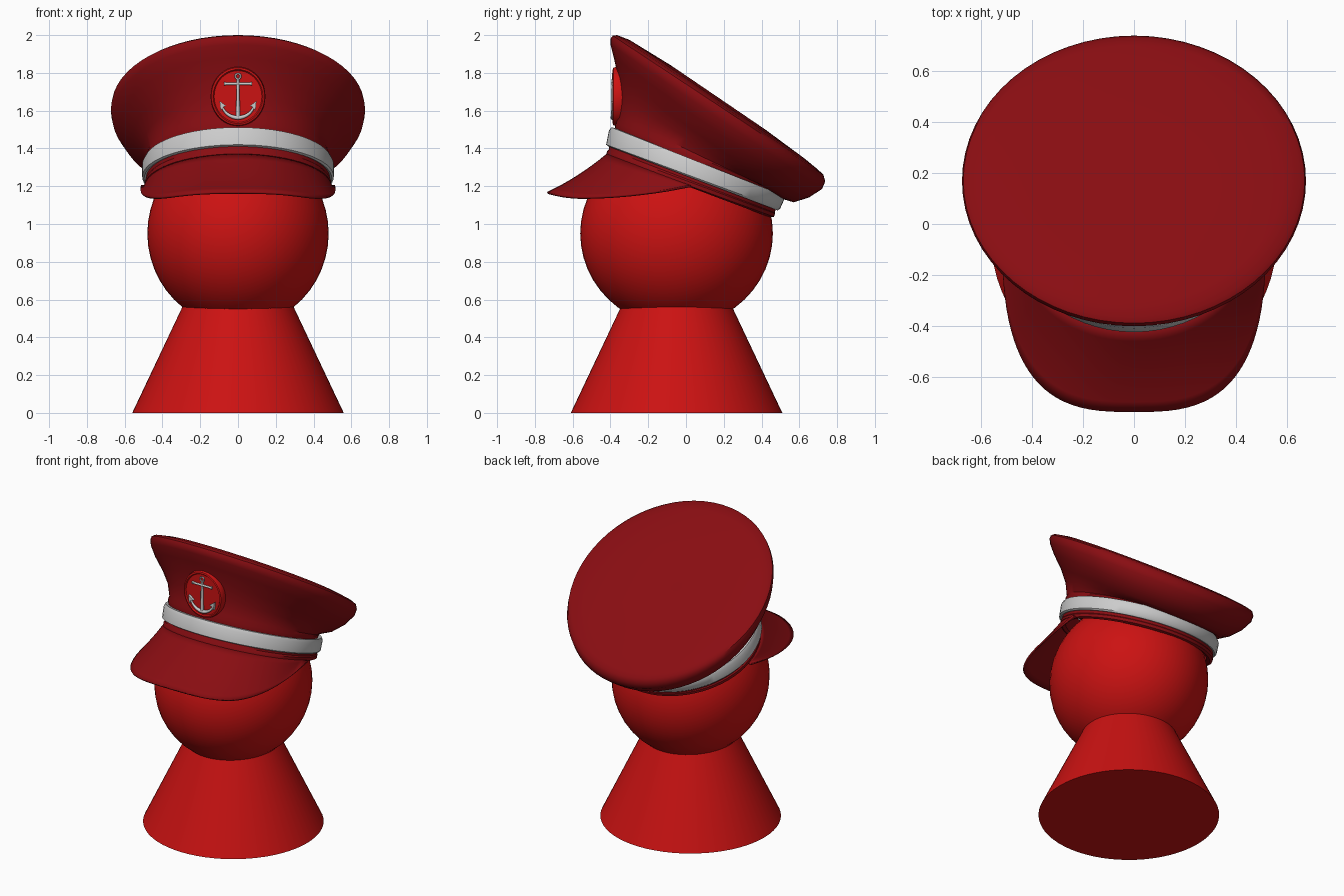
import bpy, bmesh
from math import sin, cos, pi, radians

if "Cube" in bpy.data.objects:
    bpy.data.objects.remove(bpy.data.objects["Cube"])

def material(name, col):
    m = bpy.data.materials.new(name)
    m.diffuse_color = (*col, 1)
    m.use_nodes = True
    m.node_tree.nodes["Principled BSDF"].inputs["Base Color"].default_value = m.diffuse_color
    return m

RED = material("bright_red", (0.6, 0.006, 0.006))
DARK = material("dark_red", (0.25, 0.004, 0.006))

def finish(ob, mat=None, angle=40):
    if mat:
        ob.data.materials.append(mat)
    bpy.ops.object.select_all(action='DESELECT')
    bpy.context.view_layer.objects.active = ob
    ob.select_set(True)
    bpy.ops.object.shade_smooth_by_angle(angle=radians(angle))
    return ob

def loft(name, rings, mat=None, caps=False, closed_rows=False, wrap=True, angle=40):
    """Skin equal-length rows of points."""
    bm = bmesh.new()
    rows = [[bm.verts.new(p) for p in r] for r in rings]
    n = len(rows[0])
    pairs = list(zip(rows, rows[1:])) + ([(rows[-1], rows[0])] if closed_rows else [])
    for a, b in pairs:
        for i in range(n if wrap else n - 1):
            j = (i + 1) % n
            bm.faces.new((a[i], a[j], b[j], b[i]))
    if caps:
        bm.faces.new(rows[0])
        bm.faces.new(rows[-1])
    bmesh.ops.recalc_face_normals(bm, faces=bm.faces)
    me = bpy.data.meshes.new(name)
    bm.to_mesh(me)
    bm.free()
    ob = bpy.data.objects.new(name, me)
    bpy.context.collection.objects.link(ob)
    return finish(ob, mat, angle)

def ring(fy, fz, by, bz, hw, n=64):
    """Tilted ellipse through a front (y, z) and a back (y, z) point, half width hw."""
    return [(hw * sin(t), (fy + by) / 2 + (fy - by) / 2 * cos(t), (fz + bz) / 2 + (fz - bz) / 2 * cos(t))
            for t in (2 * pi * i / n for i in range(n))]

# body: truncated cone
bpy.ops.mesh.primitive_cone_add(vertices=64, radius1=0.56, radius2=0.295, depth=0.56, location=(0, -0.05, 0.28))
body = bpy.context.object
body.name = "body"
finish(body, RED)

# head
bpy.ops.mesh.primitive_uv_sphere_add(segments=48, ring_count=24, radius=1, location=(0, -0.05, 0.95))
head = bpy.context.object
head.name = "head"
head.scale = (0.48, 0.51, 0.494)
finish(head, RED)

# cap crown: concave wall flaring to a rounded rim and a flat top
loft("cap_crown", [ring(*r) for r in (
    (-0.375, 1.49, 0.48, 1.14, 0.475),
    (-0.375, 1.54, 0.495, 1.17, 0.485),
    (-0.362, 1.57, 0.495, 1.16, 0.480),
    (-0.355, 1.68, 0.520, 1.130, 0.505),
    (-0.360, 1.78, 0.570, 1.115, 0.555),
    (-0.382, 1.88, 0.650, 1.140, 0.625),
    (-0.400, 1.95, 0.720, 1.185, 0.665),
    (-0.400, 1.98, 0.737, 1.225, 0.673),
    (-0.388, 1.997, 0.728, 1.26, 0.668),
    (-0.365, 2.0, 0.700, 1.287, 0.650),
    (-0.300, 1.975, 0.630, 1.345, 0.58),
    (-0.08, 1.84, 0.42, 1.50, 0.34),
    (0.15, 1.675, 0.19, 1.65, 0.03))], DARK, caps=True)

# grey hat band with rounded edges
loft("hat_band", [ring(*r) for r in (
    (-0.39, 1.415, 0.465, 1.08, 0.475),
    (-0.41, 1.41, 0.485, 1.072, 0.497),
    (-0.423, 1.42, 0.498, 1.08, 0.507),
    (-0.408, 1.495, 0.520, 1.13, 0.507),
    (-0.395, 1.512, 0.515, 1.152, 0.497),
    (-0.365, 1.505, 0.485, 1.155, 0.470))], closed_rows=True)

# cap base below the band, with a rolled hem and an inner wall
loft("cap_base", [ring(*r) for r in (
    (-0.36, 1.47, 0.46, 1.14, 0.46),
    (-0.403, 1.43, 0.48, 1.09, 0.487),
    (-0.408, 1.395, 0.470, 1.06, 0.485),
    (-0.418, 1.385, 0.472, 1.055, 0.493),
    (-0.422, 1.365, 0.465, 1.038, 0.493),
    (-0.405, 1.355, 0.445, 1.035, 0.478),
    (-0.385, 1.36, 0.425, 1.05, 0.455))], DARK, closed_rows=True)

# visor: from the base arc out to a squarish rounded front edge
def visor_row(s, n=48):
    row = []
    for i in range(n + 1):
        a = -pi / 2 + pi * i / n
        c, sn = max(cos(a), 0), sin(a)
        x0, y0, z0 = 0.488 * sn, 0.025 - 0.44 * c, 1.2 + 0.168 * c
        x1 = 0.513 * (abs(sn) ** 0.667) * (1 if sn > 0 else -1)
        y1 = 0.025 - 0.758 * c ** 0.667
        z1 = 1.138 + (0.19 if y1 > -0.55 else 0.8) * (y1 + 0.55) ** 2
        sag = 0.06 * s * (1 - s) * c
        row.append((x0 + (x1 - x0) * s, y0 + (y1 - y0) * s, z0 + (z1 - z0) * s - sag))
    return row

visor = loft("visor", [visor_row(k / 8) for k in range(9)], DARK, wrap=False)
solid = visor.modifiers.new("thickness", 'SOLIDIFY')
solid.thickness = 0.012
solid.offset = 0

# oval badge disc with raised border
def oval(k, y, n=48):
    return [(0.145 * k * cos(2 * pi * i / n), y, 1.675 + 0.157 * k * sin(2 * pi * i / n)) for i in range(n)]

loft("badge", [oval(k, y) for k, y in (
    (0.97, -0.325), (1.0, -0.345), (1.0, -0.37), (0.97, -0.385), (0.91, -0.388), (0.87, -0.380))], RED, caps=True)

# anchor emblem
def rod(name, pts, r, radii=None, cyclic=False):
    cu = bpy.data.curves.new(name, 'CURVE')
    cu.dimensions = '3D'
    cu.bevel_depth = r
    cu.bevel_resolution = 3
    cu.use_fill_caps = True
    sp = cu.splines.new('POLY')
    sp.points.add(len(pts) - 1)
    for i, (x, z) in enumerate(pts):
        sp.points[i].co = (x, -0.388, z, 1)
        sp.points[i].radius = radii[i] if radii else 1
    sp.use_cyclic_u = cyclic
    ob = bpy.data.objects.new(name, cu)
    bpy.context.collection.objects.link(ob)

rod("anchor_shank", [(0, 1.57), (0, 1.768)], 0.009, [1.2, 0.8])
rod("anchor_stock", [(-0.07, 1.742), (0.07, 1.742)], 0.007)
rod("anchor_ring", [(0.014 * cos(t), 1.782 + 0.014 * sin(t)) for t in (2 * pi * i / 16 for i in range(16))], 0.005, cyclic=True)
arc = [radians(200 + 140 * i / 20) for i in range(21)]
rod("anchor_arms", [(0.09 * cos(t), 1.653 + 0.09 * sin(t)) for t in arc], 0.011,
    [1.1 - 0.6 * abs(i - 10) / 10 for i in range(21)])
for side, label in ((-1, "left"), (1, "right")):
    rod("anchor_stock_end_" + label, [(side * 0.066, 1.742), (side * 0.074, 1.742)], 0.01)
    # fluke: flat pointed plate at each arm end
    pts = [(0.098, 1.652), (0.062, 1.625), (0.08, 1.618), (0.092, 1.598)]
    loft("anchor_fluke_" + label, [[(side * x, y, z) for x, z in pts] for y in (-0.378, -0.398)], caps=True)
